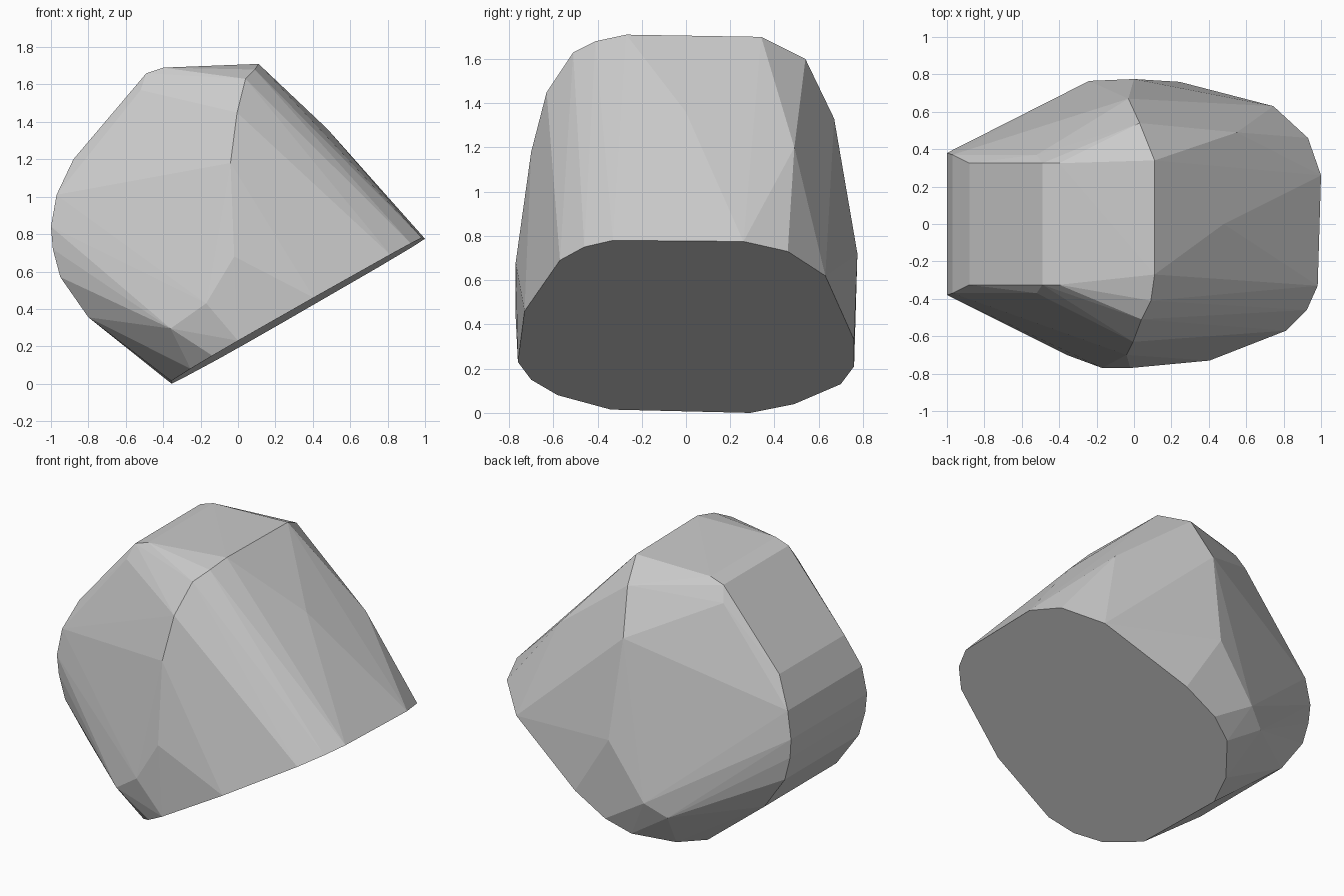
import bpy, bmesh, math

# Flat sloping cut under the boulder: outline as (y, z), x follows the tilted plane
base_outline = [
    (-0.76, 0.23), (-0.73, 0.46), (-0.57, 0.69), (-0.46, 0.75), (-0.33, 0.78),
    (0.26, 0.775), (0.46, 0.73), (0.63, 0.62), (0.76, 0.33), (0.76, 0.21),
    (0.70, 0.13), (0.49, 0.04), (0.29, 0.0), (-0.34, 0.015), (-0.58, 0.08), (-0.70, 0.15),
]
points = [(-0.368 + 1.75 * z + 0.045 * y, y, z) for y, z in base_outline]

# Narrow left end: profile as (x, half width, z), mirrored front to back
left_profile = [
    (-0.40, 0.325, 1.69), (-0.49, 0.325, 1.66), (-0.52, 0.37, 1.57), (-0.88, 0.325, 1.20),
    (-0.97, 0.37, 1.01), (-1.00, 0.38, 0.84), (-0.99, 0.375, 0.72), (-0.95, 0.37, 0.57),
    (-0.80, 0.36, 0.355), (-0.36, 0.70, 0.295),
]
points += [(x, side * y, z) for x, y, z in left_profile for side in (-1, 1)]

# Broad ridge around the middle and the facets on the sloping right side
points += [
    (0.11, -0.27, 1.71), (0.09, -0.41, 1.68), (0.04, -0.51, 1.63), (-0.005, -0.63, 1.45),
    (-0.04, -0.70, 1.18), (-0.02, -0.77, 0.68), (-0.17, -0.77, 0.43),
    (0.11, 0.34, 1.70), (0.03, 0.54, 1.60), (-0.03, 0.67, 1.33), (0.0, 0.775, 0.72),
    (-0.24, 0.765, 0.38),
    (0.48, 0.0, 1.36), (0.55, 0.49, 1.20), (0.67, 0.37, 1.10),
]

# Boulder: hull over the corner points
bm = bmesh.new()
for p in points:
    bm.verts.new(p)
hull = bmesh.ops.convex_hull(bm, input=bm.verts[:])
loose = [v for v in bm.verts if not v.link_faces]
bmesh.ops.delete(bm, geom=loose, context='VERTS')
bmesh.ops.dissolve_limit(bm, angle_limit=math.radians(1), verts=bm.verts[:], edges=bm.edges[:])
bmesh.ops.recalc_face_normals(bm, faces=bm.faces[:])

mesh = bpy.data.meshes.new("boulder")
bm.to_mesh(mesh)
bm.free()
boulder = bpy.data.objects.new("boulder", mesh)
bpy.context.collection.objects.link(boulder)

# Stone colour
stone = bpy.data.materials.new("grey_stone")
stone.diffuse_color = (0.6, 0.6, 0.6, 1.0)
mesh.materials.append(stone)
